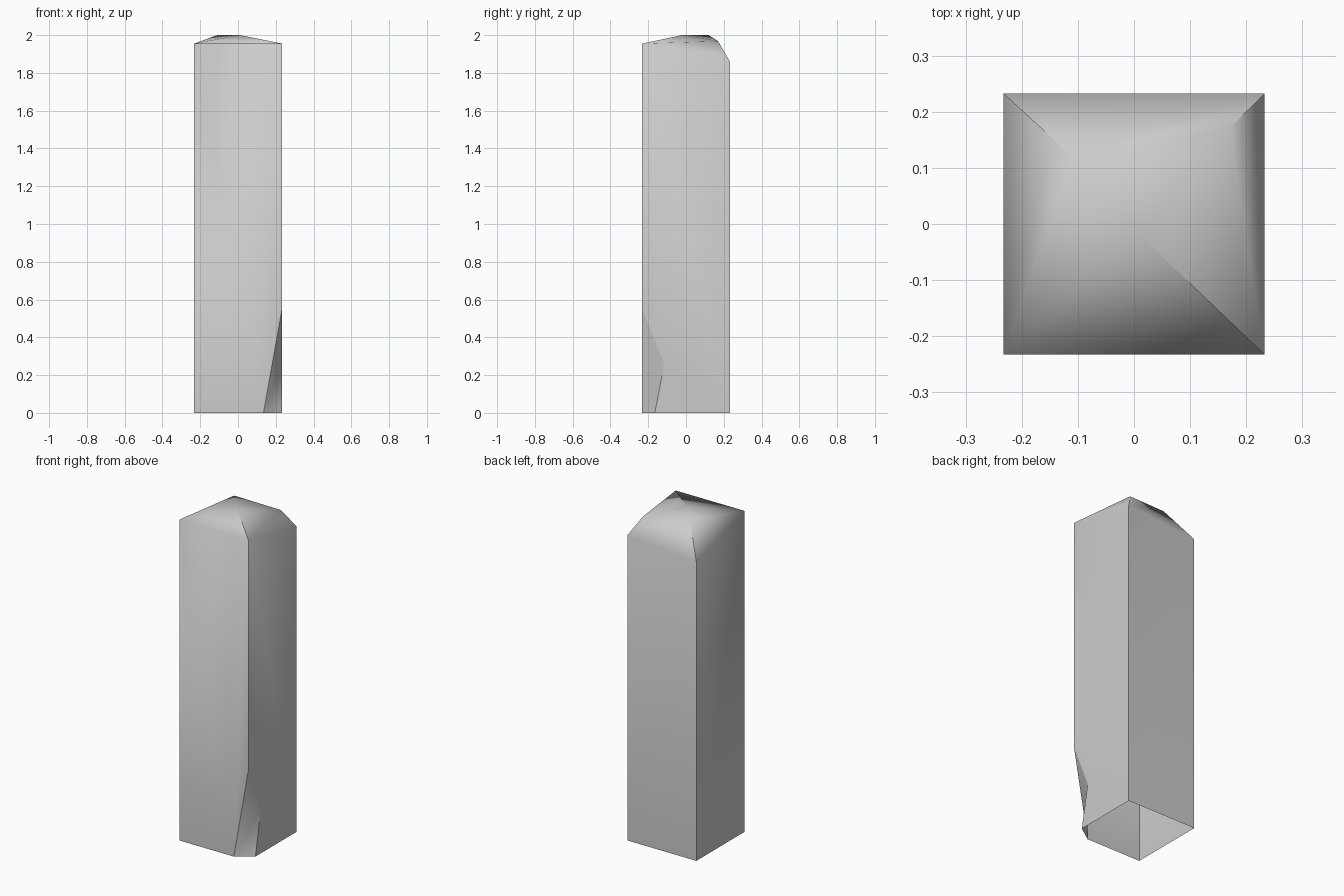
import bpy
import bmesh

if "Cube" in bpy.data.objects:
    bpy.data.objects.remove(bpy.data.objects["Cube"])

# Stone colour
stone = bpy.data.materials.new("stone grey")
stone.use_nodes = True
GREY = (0.6, 0.6, 0.6, 1)
stone.diffuse_color = GREY
stone.node_tree.nodes["Principled BSDF"].inputs["Base Color"].default_value = GREY

H = 0.233
bm = bmesh.new()


def point(x, y, z):
    return bm.verts.new((x, y, z))


# Foot corners; the front left foot corner is broken off
foot_fr, foot_br, foot_bl = point(-H, -H, 0), point(-H, H, 0), point(H, H, 0)

# Uneven top corners
top_fr, top_fl = point(-H, -H, 1.955), point(H, -H, 1.955)
top_br, top_bl = point(-H, H, 1.82), point(H, H, 1.86)

# Worn crown
crown_back, crown_side, crown_front = (
    point(-0.11, 0.12, 2.0), point(0.17, 0.17, 1.968), point(0.01, -0.02, 2.0))

# Chipped corner
chip_top, chip_front = point(H, -H, 0.55), point(0.135, -H, 0)
chip_side, chip_foot = point(H, -0.115, 0.26), point(H, -0.165, 0)

faces = [
    # Walls
    (foot_fr, chip_front, chip_top, top_fl, top_fr),
    (chip_foot, foot_bl, top_bl, top_fl, chip_top, chip_side),
    (foot_bl, foot_br, top_br, top_bl),
    (foot_br, foot_fr, top_fr, top_br),
    # Chip
    (chip_front, chip_side, chip_top),
    (chip_front, chip_foot, chip_side),
    # Crown
    (top_fr, top_fl, crown_front),
    (top_fr, crown_front, crown_back),
    (top_fl, top_bl, crown_side),
    (top_fl, crown_side, crown_front),
    (top_bl, top_br, crown_back),
    (top_bl, crown_back, crown_side),
    (top_br, top_fr, crown_back),
    (crown_front, crown_side, crown_back),
]
for corners in faces:
    bm.faces.new(corners).smooth = True

# Hard corners, ridges and chip outline; everything else blends
sharp = [
    (foot_fr, top_fr), (foot_br, top_br), (foot_bl, top_bl), (chip_top, top_fl),
    (top_fl, crown_front), (top_bl, crown_side), (top_br, crown_back),
    (chip_top, chip_front), (chip_top, chip_side), (chip_side, chip_foot),
]
for a, b in sharp:
    bm.edges.get((a, b)).smooth = False

mesh = bpy.data.meshes.new("stone_pillar")
bm.to_mesh(mesh)
bm.free()
mesh.materials.append(stone)
pillar = bpy.data.objects.new("stone_pillar", mesh)
bpy.context.collection.objects.link(pillar)
